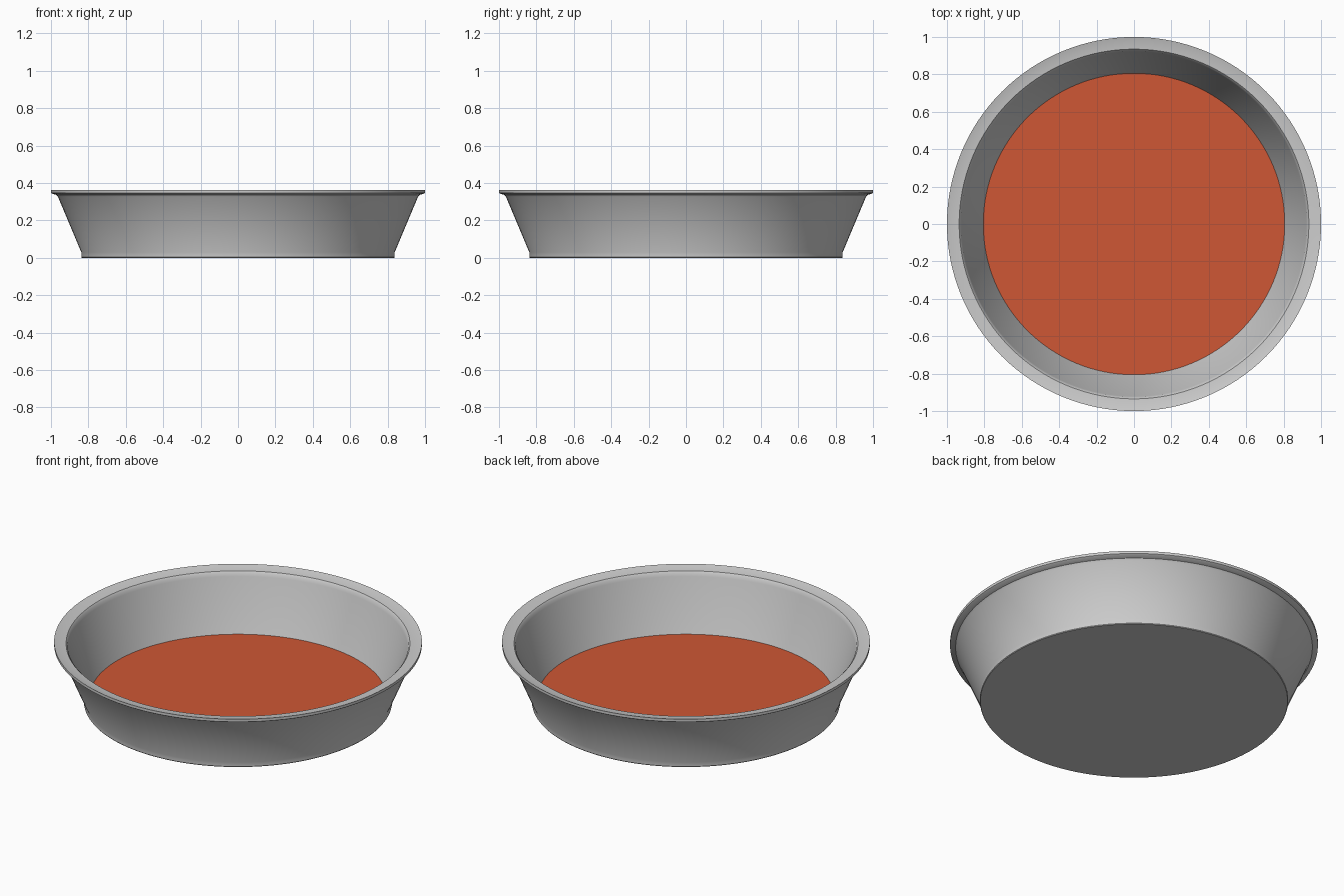
import bpy, bmesh, math

if "Cube" in bpy.data.objects:
    bpy.data.objects.remove(bpy.data.objects["Cube"])

SEG = 128


def lathe(name, profile, angle=30):
    """Revolve an (r, z) profile around the z axis."""
    bm = bmesh.new()
    verts = [bm.verts.new((r, 0, z)) for r, z in profile]
    edges = [bm.edges.new(p) for p in zip(verts, verts[1:])]
    bmesh.ops.spin(bm, geom=verts + edges, cent=(0, 0, 0), axis=(0, 0, 1),
                   angle=2 * math.pi, steps=SEG, use_duplicate=False)
    bmesh.ops.remove_doubles(bm, verts=bm.verts, dist=1e-4)
    bmesh.ops.recalc_face_normals(bm, faces=bm.faces)
    mesh = bpy.data.meshes.new(name)
    bm.to_mesh(mesh)
    bm.free()
    obj = bpy.data.objects.new(name, mesh)
    bpy.context.collection.objects.link(obj)
    bpy.ops.object.select_all(action='DESELECT')
    obj.select_set(True)
    bpy.context.view_layer.objects.active = obj
    bpy.ops.object.shade_smooth_by_angle(angle=math.radians(angle))
    return obj


# Pan: base, flared wall and turned-out rim
lathe("pan", [
    (0, 0), (0.835, 0), (0.838, 0.004), (0.838, 0.03),
    (0.962, 0.325), (0.97, 0.336), (0.995, 0.344), (1.0, 0.348),
    (1.0, 0.364), (0.97, 0.356), (0.935, 0.352), (0.926, 0.342),
    (0.922, 0.325), (0.805, 0.028), (0, 0.028),
])

# Coloured floor lining
lining = lathe("floor_lining", [
    (0, 0.025), (0.806, 0.025), (0.806, 0.032), (0, 0.032),
])
mat = bpy.data.materials.new("orange_red")
mat.diffuse_color = (0.62, 0.095, 0.035, 1)
mat.use_nodes = True
mat.node_tree.nodes["Principled BSDF"].inputs["Base Color"].default_value = mat.diffuse_color
lining.data.materials.append(mat)
